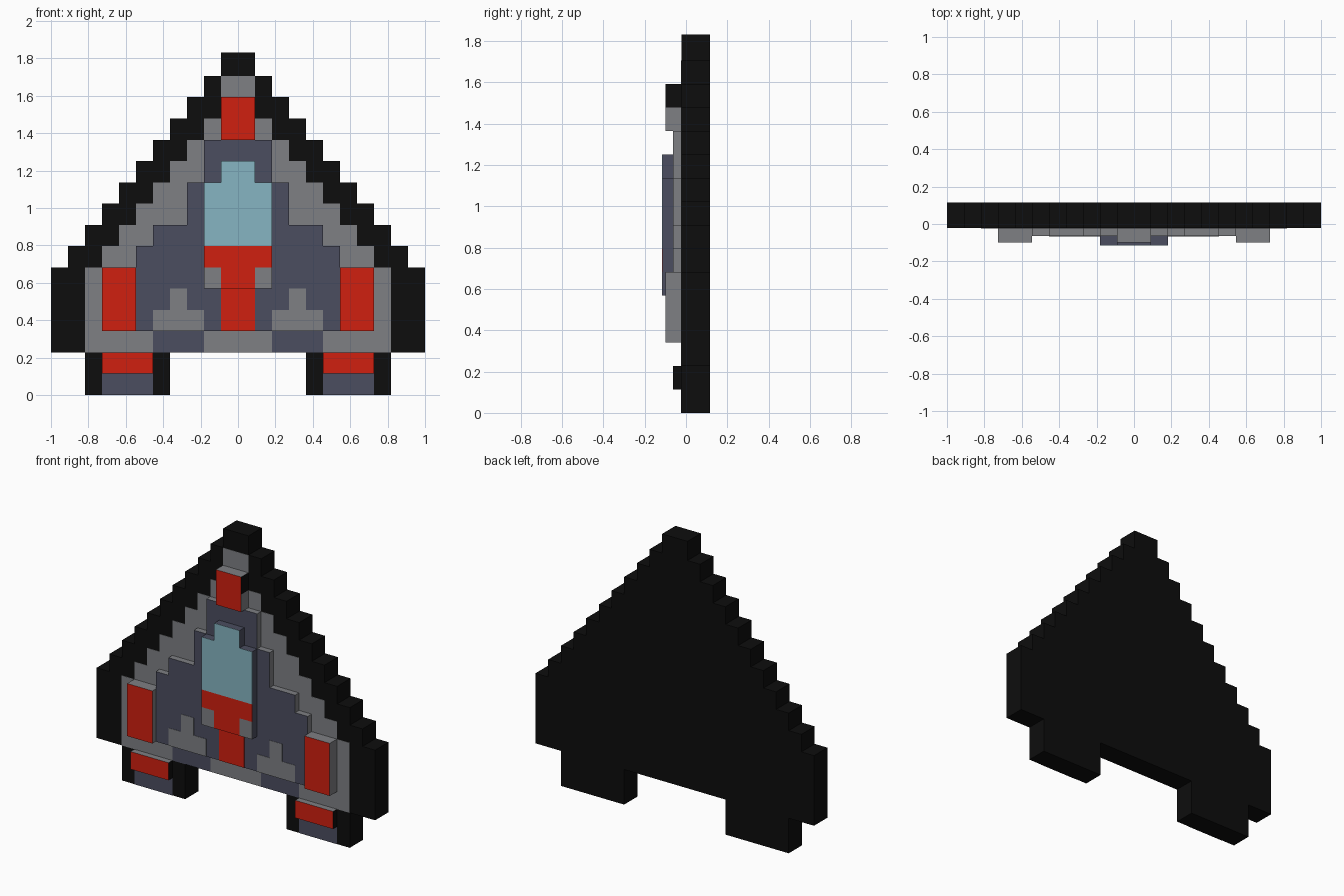
import bpy, bmesh

if "Cube" in bpy.data.objects:
    bpy.data.objects.remove(bpy.data.objects["Cube"])

CW = 1 / 11            # cell width
RH = 0.1137            # row height
BACK, DECK, SLAB, POD, CAB = 0.115, -0.022, -0.064, -0.098, -0.115
SKIN = 0.002           # thickness of painted panels

COLOURS = {
    "black": (0.004, 0.004, 0.004, 1),
    "grey": (0.21, 0.215, 0.23, 1),
    "slate": (0.07, 0.075, 0.115, 1),
    "red": (0.63, 0.014, 0.005, 1),
    "glass": (0.24, 0.46, 0.54, 1),
}
mats = {}
for key, rgba in COLOURS.items():
    mats[key] = bpy.data.materials.new(key)
    mats[key].diffuse_color = rgba


def z_of(row):
    return 1.83 if row == 16 else row * RH


def plate(name, blocks, back, front, face, side=None, top=None, bottom=None):
    """Stepped plate made of mirrored blocks (row0, row1, col0, col1)."""
    side = side or face
    look = [face, side, top or side, bottom or side]
    cells = set()
    for r0, r1, c0, c1 in blocks:
        for r in range(r0, r1):
            for c in range(c0, c1):
                cells |= {(c, r), (-c - 1, r)}
    bm = bmesh.new()

    def quad(pts, slot):
        f = bm.faces.new([bm.verts.new((c * CW, y, z_of(r))) for c, y, r in pts])
        f.material_index = slot

    for c, r in cells:
        corners = [(c, r), (c + 1, r), (c + 1, r + 1), (c, r + 1)]
        quad([(a, front, b) for a, b in corners], 0)
        quad([(a, back, b) for a, b in reversed(corners)], 1)
        steps = [(0, -1, 3), (1, 0, 1), (0, 1, 2), (-1, 0, 1)]
        for i, (dc, dr, slot) in enumerate(steps):
            if (c + dc, r + dr) not in cells:
                (a, b), (d, e) = corners[i], corners[(i + 1) % 4]
                quad([(d, front, e), (a, front, b), (a, back, b), (d, back, e)], slot)
    bmesh.ops.remove_doubles(bm, verts=bm.verts[:], dist=1e-5)
    bmesh.ops.recalc_face_normals(bm, faces=bm.faces[:])
    bmesh.ops.dissolve_limit(bm, angle_limit=0.01, verts=bm.verts[:],
                             edges=bm.edges[:], delimit={'MATERIAL'})
    me = bpy.data.meshes.new(name)
    bm.to_mesh(me)
    bm.free()
    for key in look:
        me.materials.append(mats[key])
    ob = bpy.data.objects.new(name, me)
    bpy.context.collection.objects.link(ob)
    return ob


def panel(name, blocks, base, colour):
    """Thin painted panel lying on a surface."""
    return plate(name, blocks, base, base - SKIN, colour)


# Black stepped hull with two engine legs
steps = [(r, r + 1, 0, 16 - r) for r in range(6, 16)]
plate("hull", [(0, 2, 4, 9), (2, 6, 0, 11)] + steps, BACK, DECK, "black")

# Grey deck, inset two cells from the hull edge
deck = [(r, r + 1, 0, 14 - r) for r in range(6, 13)]
panel("deck", [(2, 3, 0, 2), (2, 3, 5, 9), (3, 6, 0, 9), (14, 15, 0, 1)] + deck,
      DECK, "grey")
panel("rear_deck_patches", [(2, 3, 2, 5)], DECK, "slate")

# Raised slate body and its markings
plate("body", [(3, 7, 0, 6), (7, 8, 0, 5), (8, 10, 0, 3), (10, 12, 0, 2)],
      DECK, SLAB, "slate", "grey")
panel("body_markings", [(3, 4, 2, 5), (4, 5, 3, 4)], SLAB, "grey")
panel("tail_stripe", [(3, 5, 0, 1)], SLAB, "red")

# Cabin: red rear, glass canopy
plate("cabin", [(5, 10, 0, 2), (10, 11, 0, 1)], SLAB, CAB + SKIN, "glass", "slate")
panel("canopy", [(7, 10, 0, 2), (10, 11, 0, 1)], CAB + SKIN, "glass")
panel("cabin_rear", [(5, 6, 0, 1), (6, 7, 0, 2)], CAB + SKIN, "red")
panel("cabin_corners", [(5, 6, 1, 2)], CAB + SKIN, "grey")

# Red wing pods and nose block
plate("wing_pods", [(3, 6, 6, 8)], DECK, POD, "red", "grey")
plate("nose_lower", [(12, 13, 0, 1)], DECK, POD, "red", "grey", bottom="slate")
plate("nose_upper", [(13, 14, 0, 1)], DECK, POD, "red", "black", top="grey")

# Engine legs: raised red band over slate nozzle
plate("engine_bands", [(1, 2, 5, 8)], DECK, SLAB, "red", "black", "grey", "slate")
panel("engine_nozzles", [(0, 1, 5, 8)], DECK, "slate")

for m in bpy.data.materials:
    if m.users and not m.is_grease_pencil:
        m.use_nodes = True
        m.node_tree.nodes["Principled BSDF"].inputs["Base Color"].default_value = m.diffuse_color
